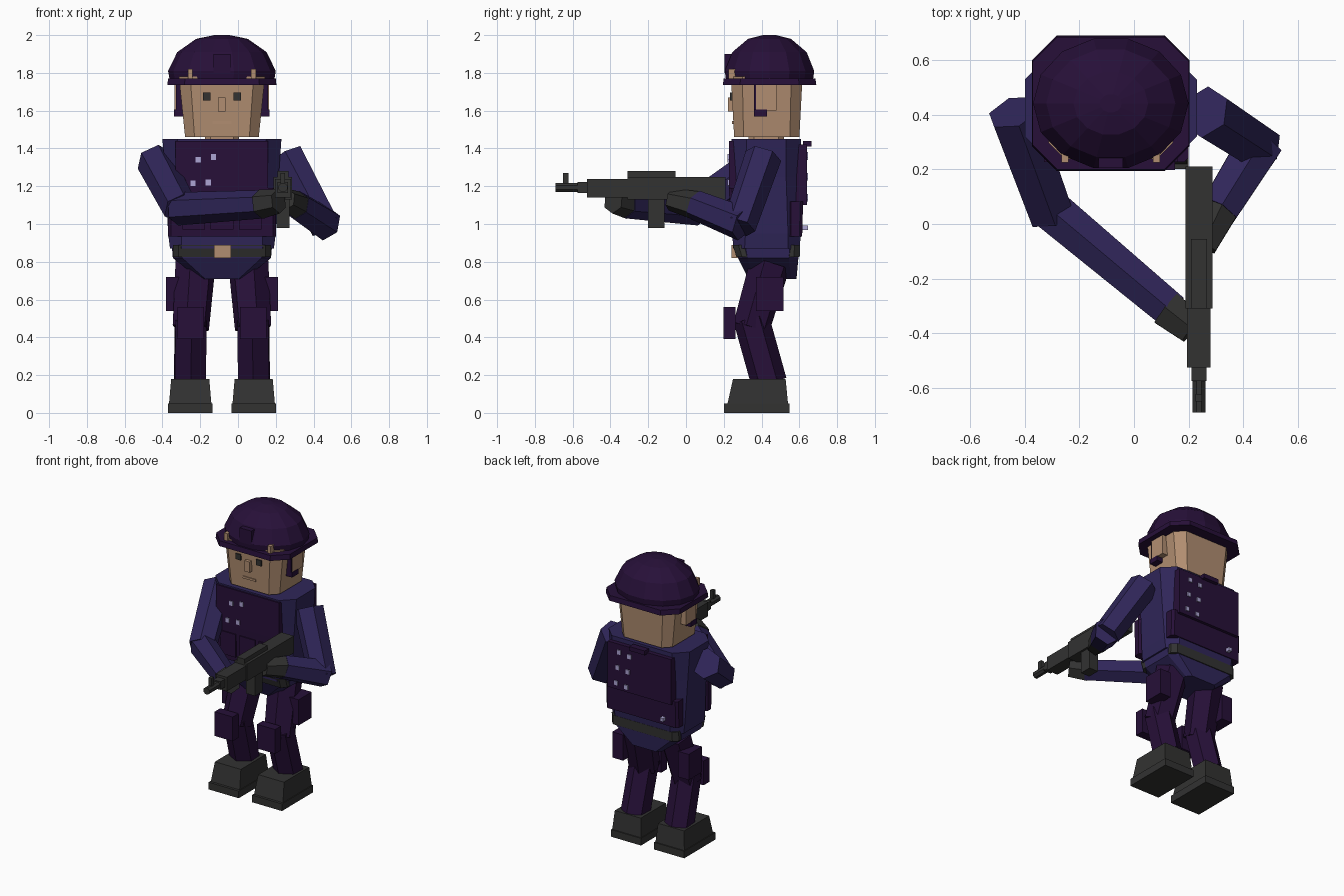
import bpy, bmesh, math
from mathutils import Vector, Matrix

old = bpy.data.objects.get("Cube")
if old:
    bpy.data.objects.remove(old)

CX = -0.085  # body centre line


def material(name, r, g, b):
    m = bpy.data.materials.new(name)
    m.use_nodes = True
    m.diffuse_color = (r, g, b, 1)
    m.node_tree.nodes["Principled BSDF"].inputs["Base Color"].default_value = (r, g, b, 1)
    return m


PURPLE = material("dark purple", 0.02, 0.005, 0.04)
NAVY = material("navy", 0.029, 0.019, 0.1)
SKIN = material("tan skin", 0.44, 0.27, 0.165)
GREY = material("dark grey", 0.032, 0.032, 0.031)
PALE = material("pale lavender", 0.42, 0.38, 0.66)


def finish(name, bm, mat):
    bmesh.ops.recalc_face_normals(bm, faces=bm.faces)
    mesh = bpy.data.meshes.new(name)
    bm.to_mesh(mesh)
    bm.free()
    mesh.materials.append(mat)
    ob = bpy.data.objects.new(name, mesh)
    bpy.context.collection.objects.link(ob)
    return ob


def skin_rings(name, rings, mat):
    """Bridge equal rings of points and cap both ends."""
    bm = bmesh.new()
    rows = [[bm.verts.new(p) for p in ring] for ring in rings]
    n = len(rows[0])
    for a, b in zip(rows, rows[1:]):
        for i in range(n):
            j = (i + 1) % n
            bm.faces.new((a[i], a[j], b[j], b[i]))
    bm.faces.new(rows[0])
    bm.faces.new(rows[-1])
    return finish(name, bm, mat)


def loft(name, mat, *sections):
    """Sections: (z, half width, y front, y back, corner cut), round the centre line."""
    rings = []
    for z, w, y0, y1, c in sections:
        outline = [(-w + c, y0), (w - c, y0), (w, y0 + c), (w, y1 - c),
                   (w - c, y1), (-w + c, y1), (-w, y1 - c), (-w, y0 + c)]
        rings.append([(CX + x, y, z) for x, y in outline])
    return skin_rings(name, rings, mat)


def box(name, mat, xs, ys, zs, top=(1, 1), y_shift=0):
    """Box between ranges; the top face can be scaled and shifted."""
    bm = bmesh.new()
    bmesh.ops.create_cube(bm, size=1)
    mid = [sum(r) / 2 for r in (xs, ys, zs)]
    size = [r[1] - r[0] for r in (xs, ys, zs)]
    for v in bm.verts:
        up = v.co.z > 0
        sx, sy = top if up else (1, 1)
        v.co = (mid[0] + v.co.x * size[0] * sx,
                mid[1] + v.co.y * size[1] * sy + (y_shift if up else 0),
                mid[2] + v.co.z * size[2])
    return finish(name, bm, mat)


def limb(name, mat, a, b, r0, r1, sides=6, turn=0.0):
    a, b = Vector(a), Vector(b)
    d = b - a
    bm = bmesh.new()
    place = (Matrix.Translation((a + b) / 2) @ d.to_track_quat('Z', 'Y').to_matrix().to_4x4()
             @ Matrix.Rotation(turn, 4, 'Z'))
    bmesh.ops.create_cone(bm, cap_ends=True, segments=sides, radius1=r0, radius2=r1,
                          depth=d.length, matrix=place)
    return finish(name, bm, mat)


def span(centre, half):
    return (centre - half, centre + half)


# Torso, pelvis and neck
loft("torso", NAVY, (0.87, 0.275, 0.25, 0.6, 0.06), (0.95, 0.285, 0.245, 0.61, 0.07),
     (1.25, 0.3, 0.24, 0.61, 0.08), (1.45, 0.315, 0.24, 0.61, 0.08))
loft("pelvis", NAVY, (0.71, 0.12, 0.33, 0.585, 0.03), (0.82, 0.26, 0.275, 0.595, 0.05),
     (0.88, 0.265, 0.265, 0.6, 0.05))
loft("neck", SKIN, (1.42, 0.09, 0.33, 0.52, 0.03), (1.48, 0.09, 0.33, 0.52, 0.03))

# Belt and buckle
loft("belt", GREY, (0.825, 0.26, 0.267, 0.602, 0.03), (0.89, 0.26, 0.247, 0.604, 0.03))
box("buckle", SKIN, span(CX + 0.004, 0.045), (0.24, 0.29), (0.82, 0.89))

# Vest
box("vest_chest", PURPLE, span(CX, 0.245), (0.228, 0.28), (1.18, 1.44))
loft("vest_belly", PURPLE, (0.935, 0.285, 0.234, 0.3, 0.015), (1.19, 0.285, 0.228, 0.3, 0.015))
box("vest_back", PURPLE, span(CX, 0.245), (0.57, 0.64), (1.1, 1.42))
loft("vest_lower_back", PURPLE, (0.935, 0.28, 0.54, 0.615, 0.015), (1.12, 0.28, 0.54, 0.62, 0.015))
box("vest_handle", PURPLE, span(CX, 0.06), (0.62, 0.665), (1.41, 1.44))
for i in range(3):
    box("vest_pouch", PURPLE, span(CX + (i - 1) * 0.15, 0.06), (0.222, 0.25), (0.97, 1.13))

# Studs on the vest
for x, z in ((-0.21, 1.34), (-0.13, 1.355), (-0.238, 1.215), (-0.158, 1.22)):
    box("chest_stud", PALE, span(x, 0.014), (0.221, 0.23), span(z, 0.015))
for row in range(3):
    for col in range(2):
        box("back_stud", PALE, span(0.07 - col * 0.08 + row * 0.012, 0.014), (0.638, 0.647),
            span(1.365 - row * 0.11 - col * 0.01, 0.015))
box("low_back_stud", PALE, span(-0.26, 0.012), (0.612, 0.645), span(0.98, 0.012))

# Head and face
loft("head", SKIN, (1.46, 0.195, 0.255, 0.6, 0.05), (1.78, 0.228, 0.238, 0.617, 0.06))
box("nose", SKIN, span(CX, 0.02), (0.222, 0.27), (1.595, 1.67))
box("mouth", SKIN, span(CX, 0.05), (0.244, 0.26), (1.53, 1.545))
for s in (-1, 1):
    box("eye", GREY, span(CX + s * 0.08, 0.02), (0.234, 0.25), span(1.675, 0.02))
    box("ear", SKIN, span(CX + s * 0.225, 0.025), (0.37, 0.48), (1.6, 1.75))
    box("headset_strap", PURPLE, span(CX + s * 0.226, 0.018), (0.36, 0.38), (1.57, 1.75))
    box("headset_pad", PURPLE, span(CX + s * 0.23, 0.023), (0.36, 0.43), (1.57, 1.605))

# Helmet
loft("helmet_brim", PURPLE, (1.735, 0.288, 0.195, 0.69, 0.09), (1.77, 0.286, 0.2, 0.685, 0.09))
dome = [(0.97, 1.76), (1, 1.81), (0.83, 1.91), (0.48, 1.98), (0.14, 2.0)]
skin_rings("helmet_dome", [[(CX + 0.285 * r * math.cos(t), 0.442 + 0.243 * r * math.sin(t), z)
                            for t in (i * math.tau / 14 for i in range(14))]
                           for r, z in dome], PURPLE)
box("helmet_mount", PURPLE, span(CX, 0.045), (0.205, 0.3), (1.8, 1.9))
for s in (-1, 1):
    box("helmet_clip", SKIN, span(CX + s * 0.168, 0.013), (0.225, 0.3), (1.77, 1.82))

# Legs, knee pads, thigh pouches and boots
for side, s in (("right", -1), ("left", 1)):
    def at(x, y, z):
        return (CX + s * x, y, z)
    limb(side + "_thigh", PURPLE, at(0.14, 0.445, 0.79), at(0.165, 0.345, 0.45), 0.11, 0.1)
    limb(side + "_shin", PURPLE, at(0.165, 0.345, 0.5), at(0.17, 0.44, 0.16), 0.095, 0.095)
    box(side + "_knee_pad", PURPLE, span(CX + s * 0.165, 0.07), (0.198, 0.262), (0.39, 0.56))
    box(side + "_thigh_pouch", PURPLE, span(CX + s * 0.255, 0.042), (0.37, 0.515), (0.54, 0.72))
    box(side + "_boot_sole", GREY, span(CX + s * 0.168, 0.117), (0.202, 0.548), (0, 0.05))
    box(side + "_boot", GREY, span(CX + s * 0.168, 0.112), (0.22, 0.54), (0.05, 0.18),
        top=(0.9, 0.87), y_shift=0.008)

# Arms and gloved hands
limb("right_upper_arm", NAVY, (-0.44, 0.41, 1.335), (-0.305, 0.04, 1.08), 0.1, 0.092)
limb("right_forearm", NAVY, (-0.32, 0.065, 1.08), (0.14, -0.32, 1.105), 0.088, 0.075)
limb("right_glove", GREY, (0.12, -0.31, 1.105), (0.215, -0.385, 1.12), 0.078, 0.065)
limb("left_upper_arm", NAVY, (0.26, 0.41, 1.36), (0.46, 0.28, 0.985), 0.098, 0.09)
limb("left_forearm", NAVY, (0.465, 0.3, 1.0), (0.31, 0.05, 1.1), 0.092, 0.08)
limb("left_glove", GREY, (0.32, 0.065, 1.095), (0.25, -0.08, 1.13), 0.078, 0.06)

# Rifle
GX = 0.238
box("rifle_body", GREY, span(GX, 0.049), (-0.31, 0.21), (1.13, 1.25))
box("rifle_rail", GREY, span(GX, 0.03), (-0.31, -0.055), (1.24, 1.28))
box("rifle_handguard", GREY, span(GX, 0.043), (-0.525, -0.3), (1.14, 1.238))
box("rifle_magazine", GREY, span(GX, 0.034), (-0.2, -0.115), (0.98, 1.14))
limb("rifle_barrel", GREY, (GX, -0.5, 1.193), (GX, -0.69, 1.193), 0.025, 0.025, 8, math.pi / 8)
box("rifle_gas_block", GREY, span(GX, 0.028), (-0.575, -0.52), (1.165, 1.222))
box("rifle_front_sight", GREY, span(GX, 0.012), (-0.65, -0.623), (1.2, 1.27))
